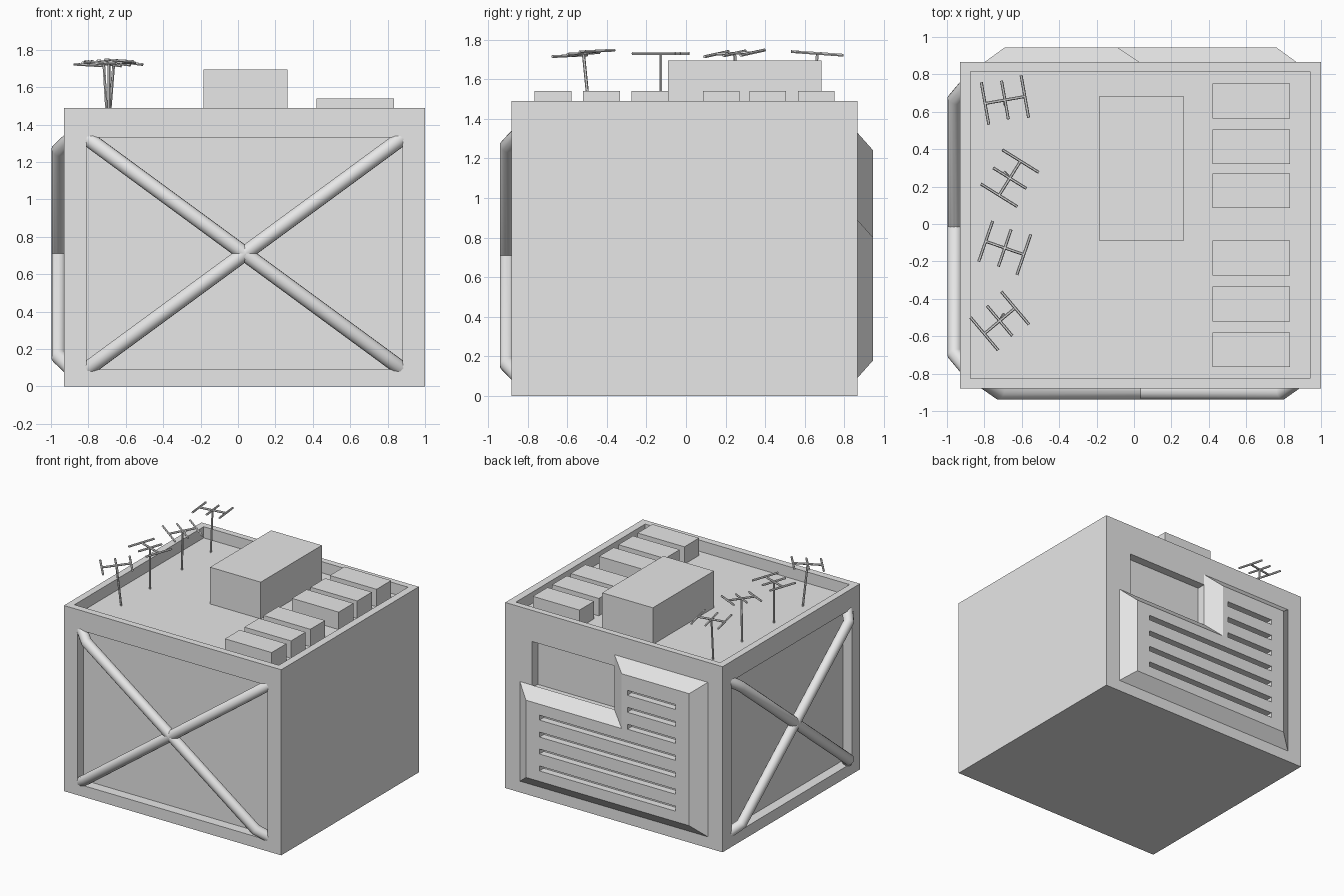
import bpy
import bmesh
from mathutils import Vector, Matrix
from math import radians

old = bpy.data.objects.get("Cube")
if old:
    bpy.data.objects.remove(old, do_unlink=True)

# Single painted-concrete colour
grey = bpy.data.materials.new("light grey")
grey.use_nodes = True
grey.diffuse_color = (0.8, 0.8, 0.8, 1)
for node in grey.node_tree.nodes:
    if node.type == 'BSDF_PRINCIPLED':
        node.inputs["Base Color"].default_value = (0.8, 0.8, 0.8, 1)


def activate(ob):
    bpy.ops.object.select_all(action='DESELECT')
    ob.select_set(True)
    bpy.context.view_layer.objects.active = ob


def add(name, data):
    ob = bpy.data.objects.new(name, data)
    bpy.context.collection.objects.link(ob)
    data.materials.append(grey)
    return ob


def mesh_from(name, bm):
    bmesh.ops.recalc_face_normals(bm, faces=bm.faces[:])
    me = bpy.data.meshes.new(name)
    bm.to_mesh(me)
    bm.free()
    return add(name, me)


def boxes(name, *extents):
    """One mesh of boxes, each given as x, y and z ranges."""
    bm = bmesh.new()
    for x, y, z in extents:
        size = Matrix.Diagonal((x[1] - x[0], y[1] - y[0], z[1] - z[0], 1))
        mid = Vector((sum(x) / 2, sum(y) / 2, sum(z) / 2))
        bmesh.ops.create_cube(bm, size=1, matrix=Matrix.Translation(mid) @ size)
    return mesh_from(name, bm)


def cut(target, cutter):
    cutter.hide_render = True
    mod = target.modifiers.new("cut", 'BOOLEAN')
    mod.operation = 'DIFFERENCE'
    mod.solver = 'EXACT'
    mod.object = cutter
    activate(target)
    bpy.ops.object.modifier_apply(modifier=mod.name)
    bpy.data.objects.remove(cutter, do_unlink=True)


def pipes(name, paths, radius, resolution):
    """Round tubes following straight-segment paths."""
    cu = bpy.data.curves.new(name, 'CURVE')
    cu.dimensions = '3D'
    cu.bevel_depth = radius
    cu.bevel_resolution = resolution
    cu.use_fill_caps = True
    for path in paths:
        sp = cu.splines.new('POLY')
        sp.points.add(len(path) - 1)
        for p, co in zip(sp.points, path):
            p.co = (*co, 1)
    ob = add(name, cu)
    activate(ob)
    bpy.ops.object.convert(target='MESH')
    bpy.ops.object.shade_smooth_by_angle(angle=radians(40))


# Main block with roof well, two braced openings and a rear window recess
X, Y, TOP, ROOF = (-0.93, 1.0), (-0.88, 0.865), 1.49, 1.4
FRONT_U, SIDE_U, OPEN_Z = (-0.81, 0.88), (-0.78, 0.75), (0.09, 1.33)
DEPTH = 0.08
block = boxes("building_block", (X, Y, (0, TOP)))
cut(block, boxes("roof_cutter", ((-0.875, 0.94), (-0.825, 0.815), (ROOF, 1.7))))
cut(block, boxes("front_cutter", (FRONT_U, (-1.2, Y[0] + DEPTH), OPEN_Z)))
cut(block, boxes("side_cutter", ((-1.2, X[0] + DEPTH), SIDE_U, OPEN_Z)))
cut(block, boxes("window_cutter", ((0.03, 0.76), (Y[1] - 0.07, 1.2), (0.87, 1.24))))


# Diagonal braces, with ends bent back into the corners of the openings
def brace(name, u, z, outer, inner, place):
    cu, cz = sum(u) / 2, sum(z) / 2
    hu, hz = (u[1] - u[0]) / 2, (z[1] - z[0]) / 2
    paths = []
    for s in (1, -1):
        stops = ((-1.04, inner), (-0.89, outer), (0.89, outer), (1.04, inner))
        paths.append([place(cu + t * hu, d, cz + s * t * hz) for t, d in stops])
    pipes(name, paths, 0.041, 4)


brace("front_cross_brace", FRONT_U, OPEN_Z, -0.9, -0.81, lambda u, d, z: (u, d, z))
brace("side_cross_brace", SIDE_U, OPEN_Z, -0.958, -0.86, lambda u, d, z: (d, u, z))

# Rear vent panel: stepped outline with a chamfered border
outer = [(-0.8, 0.09), (0.87, 0.09), (0.87, 0.89), (0.03, 0.89), (0.03, 1.33), (-0.8, 1.33)]
inner = [(-0.69, 0.18), (0.76, 0.18), (0.76, 0.8), (-0.09, 0.8), (-0.09, 1.24), (-0.69, 1.24)]
bm = bmesh.new()
low = [bm.verts.new((x, Y[1], z)) for x, z in outer]
high = [bm.verts.new((x, 0.945, z)) for x, z in inner]
bm.faces.new(low)
bm.faces.new(high)
for i in range(len(low)):
    j = (i + 1) % len(low)
    bm.faces.new((low[i], low[j], high[j], high[i]))
panel = mesh_from("rear_vent_panel", bm)

# Vent slots: three short above four long
slots = []
for i in range(7):
    z = 1.1 - 0.136 * i
    slots.append(((-0.57, -0.14 if i < 3 else 0.64), (0.89, 1.1), (z - 0.02, z + 0.02)))
cut(panel, boxes("slot_cutter", *slots))

# Rooftop housing and two rows of low units
boxes("roof_housing", ((-0.185, 0.265), (-0.09, 0.685), (ROOF, 1.695)))
for i, y in enumerate((-0.765, -0.52, -0.275, 0.085, 0.32, 0.565)):
    boxes(f"roof_unit_{i + 1}", ((0.42, 0.835), (y, y + 0.186), (ROOF, 1.54)))

# Leaning roof antennas: head position, lean and heading of each
antennas = [
    ((-0.69, 0.663), (0.0, 0.07), 10),
    ((-0.664, 0.245), (0.08, -0.09), 58),
    ((-0.691, -0.128), (0.0, 0.0), -19),
    ((-0.718, -0.518), (-0.06, -0.1), 40),
]
for i, (head, lean, heading) in enumerate(antennas):
    top = Vector((*head, 1.73))
    axis = Vector((*lean, 1))
    frame = (Matrix.Translation(top)
             @ Vector((0, 0, 1)).rotation_difference(axis).to_matrix().to_4x4()
             @ Matrix.Rotation(radians(heading), 4, 'Z'))
    paths = [[top - axis * (top.z - ROOF), top]]
    paths.append([frame @ Vector((s * 0.11, 0, 0)) for s in (-1, 1)])
    for x, half in ((-0.108, 0.115), (0, 0.105), (0.108, 0.115)):
        paths.append([frame @ Vector((x, s * half, 0)) for s in (-1, 1)])
    pipes(f"antenna_{i + 1}", paths, 0.008, 1)
